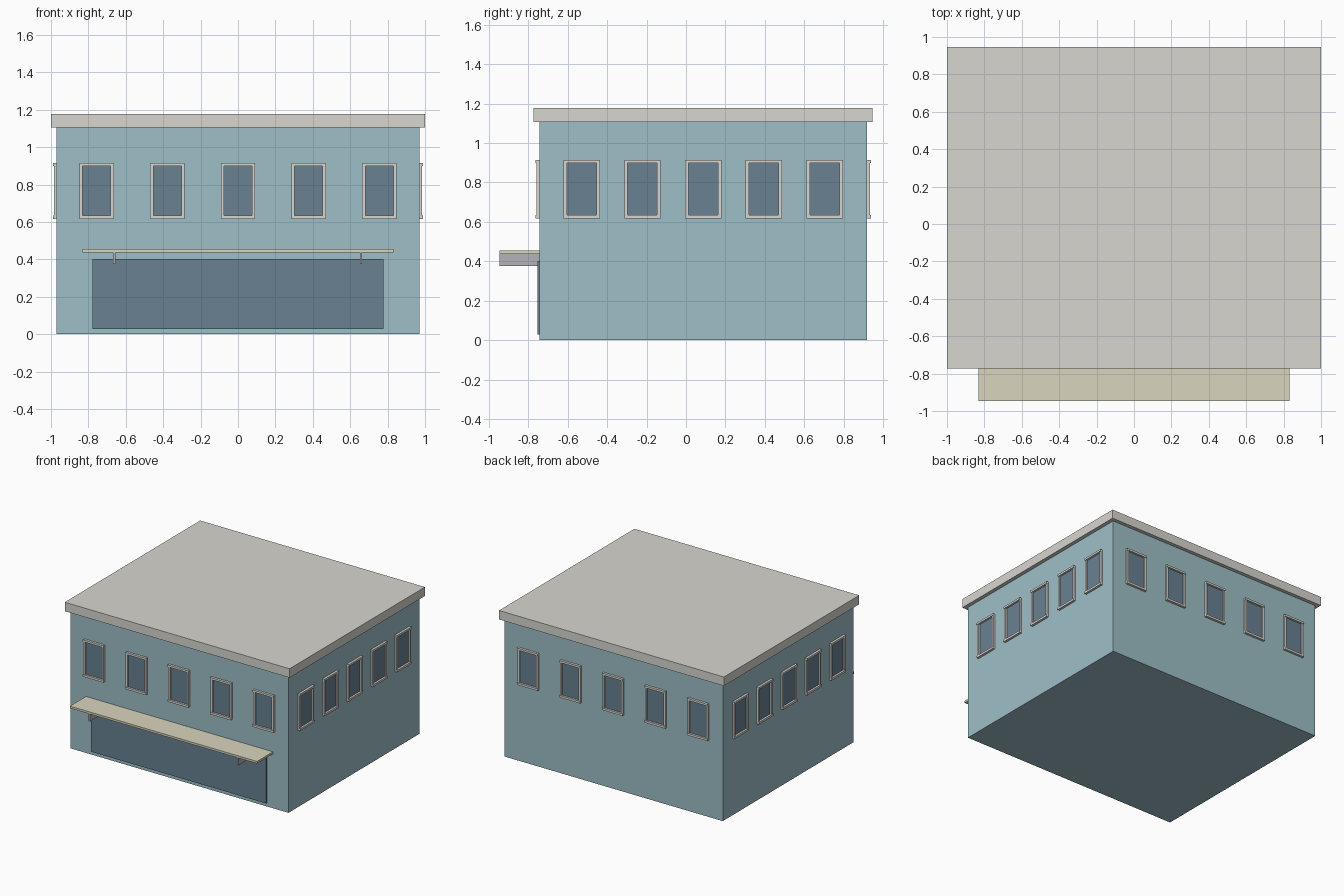
import bpy, bmesh
from mathutils import Matrix, Vector
from math import pi

if "Cube" in bpy.data.objects:
    bpy.data.objects.remove(bpy.data.objects["Cube"])


def material(name, rgb):
    m = bpy.data.materials.new(name)
    m.diffuse_color = (*rgb, 1)
    m.use_nodes = True
    m.node_tree.nodes["Principled BSDF"].inputs["Base Color"].default_value = m.diffuse_color
    return m


WALL = material("teal_wall", (0.34, 0.52, 0.57))
GLASS = material("dark_glass", (0.14, 0.22, 0.29))
TRIM = material("pale_trim", (0.68, 0.67, 0.63))
CANOPY = material("cream_canopy", (0.69, 0.66, 0.51))
METAL = material("bracket_metal", (0.45, 0.45, 0.50))

CY = 0.087                 # centre of the building in y
HX, HY = 0.97, 0.831       # wall half sizes


def boxes(name, spans, mat, place=Matrix()):
    """One object of boxes, each given as (min corner, max corner)."""
    bm = bmesh.new()
    for lo, hi in spans:
        lo, hi = Vector(lo), Vector(hi)
        size = Matrix.Diagonal((*(hi - lo), 1))
        bmesh.ops.create_cube(bm, size=1, matrix=Matrix.Translation((lo + hi) / 2) @ size)
    me = bpy.data.meshes.new(name)
    bm.to_mesh(me)
    bm.free()
    me.materials.append(mat)
    ob = bpy.data.objects.new(name, me)
    ob.matrix_world = place
    bpy.context.collection.objects.link(ob)
    return ob


# Main block and flat roof
boxes("walls", [((-HX, CY - HY, 0), (HX, CY + HY, 1.106))], WALL)
boxes("roof_slab", [((-1, CY - 0.86, 1.106), (1, CY + 0.86, 1.178))], TRIM)

# Windows: five per side, local -y points outwards from the wall
W, J = 0.092, 0.017
Z0, Z1, Z2, Z3 = 0.617, 0.634, 0.898, 0.914
sides = [("front", 0, HY, 0.378), ("right", pi / 2, HX, 0.308),
         ("back", pi, HY, 0.378), ("left", -pi / 2, HX, 0.308)]
for side, angle, dist, step in sides:
    turn = Matrix.Translation((0, CY, 0)) @ Matrix.Rotation(angle, 4, 'Z')
    for i in range(5):
        place = turn @ Matrix.Translation(((i - 2) * step, -dist, 0))
        boxes(f"{side}_window_frame_{i + 1}", [
            ((-W, -0.019, Z2), (W, 0.005, Z3)),
            ((-W, -0.019, Z0), (W, 0.005, Z1)),
            ((-W, -0.014, Z1), (-W + J, 0.005, Z2)),
            ((W - J, -0.014, Z1), (W, 0.005, Z2))], TRIM, place)
        boxes(f"{side}_window_pane_{i + 1}",
              [((-W + J, -0.003, Z1), (W - J, 0.005, Z2))], GLASS, place)

# Shopfront glazing
FRONT = CY - HY
boxes("shopfront_glass", [((-0.778, FRONT - 0.01, 0.028), (0.778, FRONT + 0.01, 0.402))], GLASS)

# Canopy and its two brackets
boxes("canopy", [((-0.832, -0.947, 0.437), (0.832, FRONT + 0.005, 0.454))], CANOPY)
for name, x in (("left_bracket", -0.662), ("right_bracket", 0.658)):
    boxes(name, [((x - 0.006, -0.945, 0.376), (x + 0.006, FRONT + 0.005, 0.437))], METAL)
